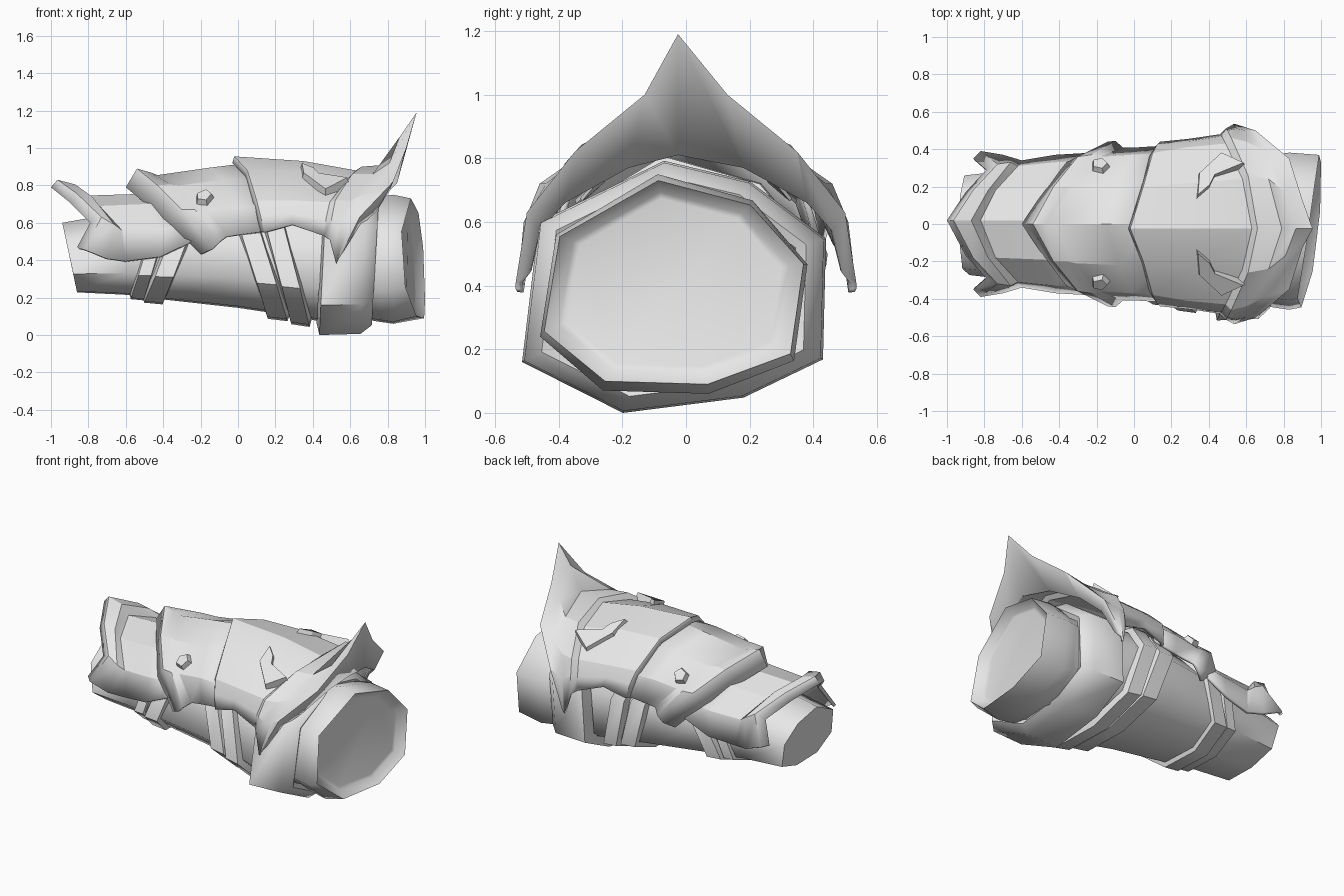
import bpy, bmesh, math
from mathutils import Vector
from mathutils.bvhtree import BVHTree

if "Cube" in bpy.data.objects:
    bpy.data.objects.remove(bpy.data.objects["Cube"])

metal = bpy.data.materials.new("pale_grey")
metal.diffuse_color = (0.8, 0.8, 0.8, 1)
metal.use_nodes = True
metal.node_tree.nodes["Principled BSDF"].inputs["Base Color"].default_value = metal.diffuse_color


def make(name, verts, faces, angle, closed=True, thick=0):
    mesh = bpy.data.meshes.new(name)
    mesh.from_pydata([tuple(v) for v in verts], [], faces)
    mesh.materials.append(metal)
    if closed:
        bm = bmesh.new()
        bm.from_mesh(mesh)
        bmesh.ops.recalc_face_normals(bm, faces=bm.faces)
        bm.to_mesh(mesh)
        bm.free()
    ob = bpy.data.objects.new(name, mesh)
    bpy.context.collection.objects.link(ob)
    bpy.ops.object.select_all(action='DESELECT')
    ob.select_set(True)
    bpy.context.view_layer.objects.active = ob
    bpy.ops.object.shade_smooth_by_angle(angle=math.radians(angle))
    if thick:
        mod = ob.modifiers.new("thickness", 'SOLIDIFY')
        mod.thickness = thick
        mod.offset = -1
    return ob


# uneven octagons used for the cross-sections (y, z)
OCT = [(-.14, 1), (.57, .76), (.98, .18), (.88, -.7),
       (.24, -1), (-.55, -.97), (-1.02, -.48), (-.9, .45)]
CUFF = [(-.06, .98), (.50, .82), (1, .37), (.98, -.58),
        (.46, -.88), (-.33, -1), (-.99, -.60), (-.88, .5)]
# forearm: x, centre y, half width, bottom, top
ARM = [(-.90, 0, .265, .23, .60), (-.6, 0, .30, .215, .66), (-.4, 0, .32, .19, .71),
       (0, 0, .37, .145, .76), (.3, -.02, .40, .10, .77), (.45, -.04, .41, .07, .75),
       (.70, -.03, .40, .08, .73), (.76, -.03, .41, .07, .74),
       (.83, -.03, .42, .06, .75), (.945, -.03, .42, .08, .74)]


def section(x):
    x = min(max(x, ARM[0][0]), ARM[-1][0])
    for a, b in zip(ARM, ARM[1:]):
        if x <= b[0]:
            t = (x - a[0]) / (b[0] - a[0])
            return [p + (q - p) * t for p, q in zip(a, b)]


def loop(x, grow=0, tilt=0.0):
    pts = []
    for u, v in OCT:
        xx = x + tilt * v * .33
        _, cy, hw, lo, hi = section(xx)
        hh = (hi - lo) / 2
        pts.append(Vector((xx, cy + u * (hw + grow), (lo + hi) / 2 + v * (hh + grow))))
    return pts


def loft(name, loops, angle, caps):
    n, m = len(OCT), len(loops)
    verts = [p for l in loops for p in l]
    faces = []
    for r in range(m - 1 if caps else m):
        s = (r + 1) % m
        for i in range(n):
            j = (i + 1) % n
            faces.append((r * n + i, r * n + j, s * n + j, s * n + i))
    if caps:
        faces += [tuple(range(n)), tuple(range((m - 1) * n, m * n))]
    return make(name, verts, faces, angle)


# forearm with a slanted, recessed elbow end
RIM = [.925, .965, .99, 1.0, .995, .955, .895, .875]
loops = [loop(s[0], 0, -.12 if i == 0 else 0) for i, s in enumerate(ARM[:-1])]
for dx, sc in ((0, .97), (-.05, .86), (-.055, .80)):
    loops.append([Vector((x + dx, -.03 + u * .42 * sc, .41 + v * .33 * sc))
                  for x, (u, v) in zip(RIM, OCT)])
loft("forearm", loops, 62, True)


# straps: tilted bands around the forearm
def band(name, x, width, grow, tilt):
    w = width / 2
    prof = [(-w, -.02), (-w * .75, grow), (w * .75, grow * .9), (w, -.02)]
    loft(name, [loop(x + dx, g, tilt) for dx, g in prof], 55, False)


band("wrist_strap_front", -.46, .09, .02, .24)
band("wrist_strap_back", -.34, .13, .03, .34)
band("middle_strap_front", .10, .14, .035, -.34)
band("middle_strap_back", .235, .13, .045, -.30)

# elbow cuff: heavy ring with a sloped rear edge
cuff = []
for x, sc in ((.44, .84), (.455, 1), (.675, .985), (.735, .87), (.72, .80)):
    cuff.append([Vector((x + .02 * v, -.04 + .48 * u * sc, .40 + .40 * v * sc))
                 for u, v in CUFF])
loft("elbow_cuff", cuff, 55, False)


# armour plates: rows of half profiles from the crest down, mirrored in y
def plate(name, rows, thick=.02, crest_y=0):
    full = []
    for r in rows:
        full.append([(x, -y, z) for x, y, z in reversed(r[1:])]
                    + [(r[0][0], crest_y, r[0][2])] + r[1:])
    n = len(full[0])
    faces = [(a * n + j, (a + 1) * n + j, (a + 1) * n + j + 1, a * n + j + 1)
             for a in range(len(full) - 1) for j in range(n - 1)]
    verts = [Vector(p) for r in full for p in r]
    make(name, verts, faces, 24, False, thick)
    return BVHTree.FromPolygons(verts, faces)


plate("wrist_plate", [
    [(-1.0, 0, .79), (-.90, .17, .71), (-.79, .29, .60), (-.86, .35, .47)],
    [(-.965, 0, .83), (-.86, .18, .755), (-.73, .32, .63), (-.82, .39, .46)],
    [(-.87, 0, .805), (-.78, .18, .74), (-.66, .33, .59), (-.70, .37, .41)],
    [(-.82, 0, .745), (-.74, .18, .69), (-.62, .31, .56), (-.60, .34, .395)],
    [(-.50, 0, .755), (-.50, .19, .70), (-.42, .33, .57), (-.42, .37, .42)],
    [(-.30, 0, .77), (-.30, .20, .72), (-.25, .34, .59), (-.25, .38, .50)]], crest_y=.02)

mid = plate("middle_plate", [
    [(-.60, 0, .79), (-.48, .18, .69), (-.36, .33, .59), (-.20, .40, .43)],
    [(-.54, 0, .89), (-.43, .20, .80), (-.30, .36, .67), (-.14, .44, .46)],
    [(-.47, 0, .87), (-.36, .20, .805), (-.23, .37, .67), (-.10, .445, .50)],
    [(-.43, 0, .855), (-.31, .21, .80), (-.18, .36, .67), (-.06, .41, .53)],
    [(-.15, 0, .895), (-.08, .22, .83), (-.02, .37, .69), (.02, .41, .54)],
    [(.10, 0, .925), (.15, .22, .84), (.17, .38, .69), (.18, .42, .56)]])

big = plate("elbow_plate", [
    [(-.03, 0, .92), (.04, .20, .85), (.08, .36, .70), (.10, .39, .64), (.11, .40, .55)],
    [(-.02, 0, .955), (.05, .20, .88), (.10, .38, .72), (.12, .42, .64), (.14, .44, .55)],
    [(.35, 0, .93), (.32, .22, .875), (.28, .41, .72), (.28, .44, .65), (.29, .455, .59)],
    [(.63, 0, .88), (.58, .24, .83), (.49, .43, .71), (.47, .47, .62), (.46, .48, .53)],
    [(.66, 0, .90), (.61, .26, .86), (.52, .46, .72), (.50, .50, .62), (.49, .51, .51)],
    [(.79, 0, .91), (.72, .24, .86), (.60, .44, .72), (.55, .51, .60), (.525, .53, .38)],
    [(.865, 0, 1.06), (.81, .17, .92), (.70, .39, .76), (.60, .50, .61), (.53, .535, .39)],
    [(.955, 0, 1.19), (.90, .13, 1.0), (.83, .35, .82), (.65, .50, .63), (.54, .535, .41)],
    [(.85, 0, .81), (.81, .18, .77), (.74, .38, .66), (.64, .46, .57), (.56, .49, .44)]],
    crest_y=-.025)


# raised details sitting on a plate surface
def raised(name, tree, outline, height, taper=1.0):
    n = len(outline)
    hits = [tree.ray_cast(Vector((x, y, 2)), Vector((0, 0, -1)))[:2] for x, y in outline]
    mid_pt = sum((h[0] for h in hits), Vector()) / n
    up = sum((h[1] for h in hits), Vector()).normalized()
    low = [p - up * .03 for p, _ in hits]
    top = [mid_pt + (p - mid_pt) * taper + up * height for p, _ in hits]
    faces = [(i, (i + 1) % n, n + (i + 1) % n, n + i) for i in range(n)]
    faces += [tuple(range(n)), tuple(range(n, 2 * n))]
    make(name, low + top, faces, 20)


FANG = [(.33, .13), (.34, .26), (.47, .38), (.60, .32), (.43, .25), (.40, .19)]
for side, s in (("front", -1), ("back", 1)):
    raised("fang_" + side, big, [(x, s * y) for x, y in FANG], .03, .9)
    rivet = [(-.18 + .062 * math.cos(a), s * (.305 + .045 * math.sin(a)))
             for a in [math.tau * k / 5 for k in range(5)]]
    raised("rivet_" + side, mid, rivet, .03, .65)
